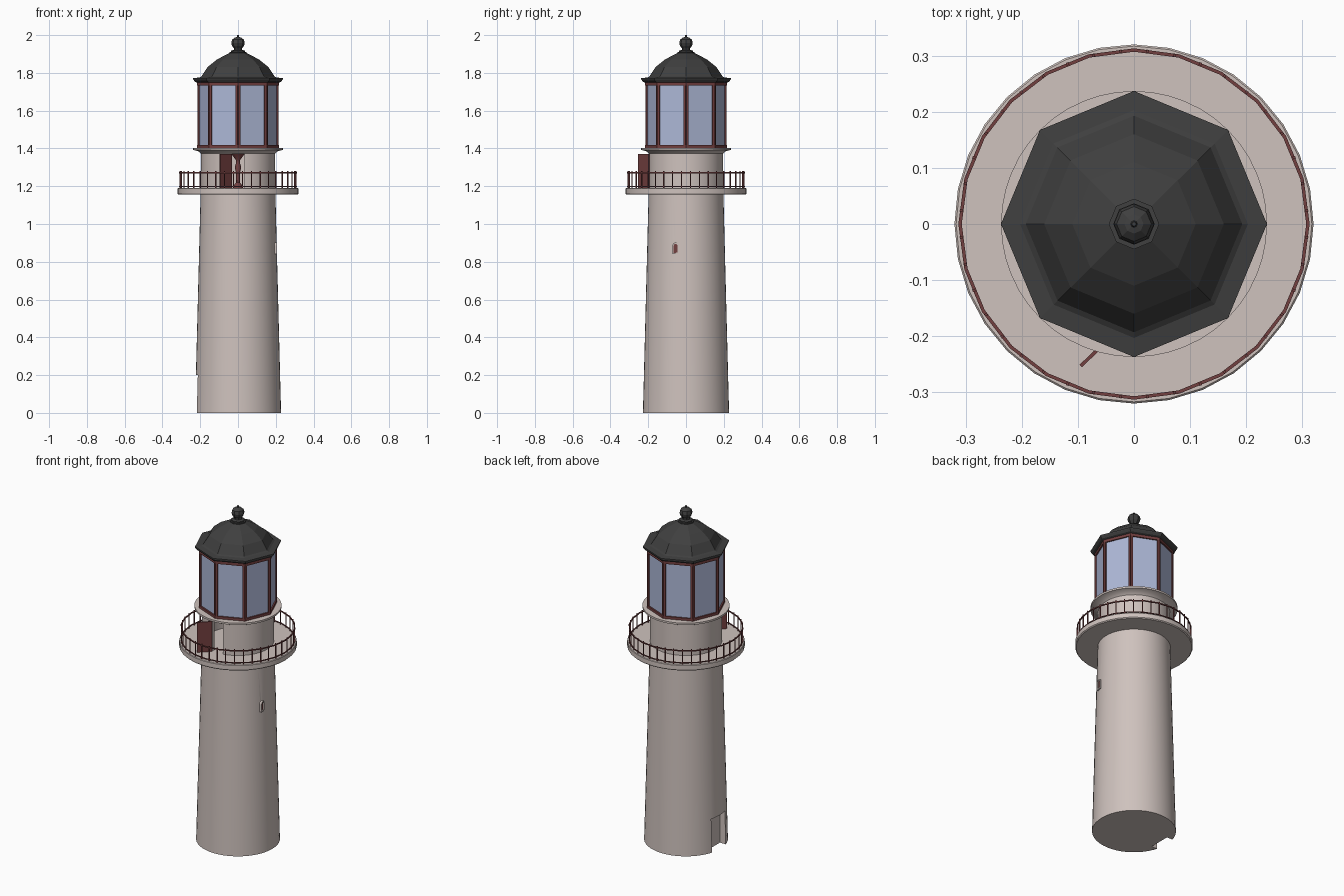
import bpy, bmesh
from math import sin, cos, pi, radians
from mathutils import Matrix, Vector

if "Cube" in bpy.data.objects:
    bpy.data.objects.remove(bpy.data.objects["Cube"])


def material(name, rgb):
    m = bpy.data.materials.new(name)
    m.diffuse_color = (*rgb, 1)
    m.use_nodes = True
    m.node_tree.nodes["Principled BSDF"].inputs["Base Color"].default_value = m.diffuse_color
    return m


STONE = material("stone", (0.62, 0.54, 0.51))
RED = material("red_paint", (0.17, 0.05, 0.05))
GLASS = material("glass", (0.42, 0.48, 0.68))
DARK = material("dark_metal", (0.05, 0.05, 0.05))


def finish(name, bm, mat):
    bmesh.ops.recalc_face_normals(bm, faces=bm.faces[:])
    me = bpy.data.meshes.new(name)
    bm.to_mesh(me)
    bm.free()
    ob = bpy.data.objects.new(name, me)
    bpy.context.collection.objects.link(ob)
    if mat:
        me.materials.append(mat)
    return ob


def activate(ob):
    bpy.ops.object.select_all(action='DESELECT')
    ob.select_set(True)
    bpy.context.view_layer.objects.active = ob


def smooth(ob):
    activate(ob)
    bpy.ops.object.shade_smooth_by_angle(angle=radians(30))


def lathe(name, profile, n, mat, ring=False):
    """Revolve (r, z) points; cap the ends, or close the section into a ring."""
    bm = bmesh.new()
    loops = [[bm.verts.new((r * cos(2 * pi * i / n), r * sin(2 * pi * i / n), z))
              for i in range(n)] for r, z in profile]
    pairs = list(zip(loops, loops[1:]))
    if ring:
        pairs.append((loops[-1], loops[0]))
    for a, b in pairs:
        for i in range(n):
            j = (i + 1) % n
            bm.faces.new((a[i], a[j], b[j], b[i]))
    if not ring:
        bm.faces.new(loops[0])
        bm.faces.new(loops[-1])
    return finish(name, bm, mat)


def add_box(bm, centre, size, angle=0):
    m = Matrix.Translation(centre) @ Matrix.Rotation(angle, 4, 'Z') @ Matrix.Diagonal((*size, 1))
    bmesh.ops.create_cube(bm, size=1, matrix=m)


def box(name, centre, size, mat, angle=0):
    bm = bmesh.new()
    add_box(bm, centre, size, angle)
    return finish(name, bm, mat)


def arch(name, x0, x1, y, z0, z1, w, mat):
    """Arched prism running along x."""
    bm = bmesh.new()
    h = w / 2
    pts = [(y - h, z0), (y + h, z0)]
    pts += [(y + h * cos(pi * k / 8), z1 - h + h * sin(pi * k / 8)) for k in range(9)]
    f = bm.faces.new([bm.verts.new((x0, *p)) for p in pts])
    ext = bmesh.ops.extrude_face_region(bm, geom=[f], use_keep_orig=True)
    for v in ext['geom']:
        if isinstance(v, bmesh.types.BMVert):
            v.co.x = x1
    return finish(name, bm, mat)


def cut(ob, cutter):
    cutter.hide_render = True
    mod = ob.modifiers.new("cut", 'BOOLEAN')
    mod.operation = 'DIFFERENCE'
    mod.solver = 'EXACT'
    mod.object = cutter
    activate(ob)
    bpy.ops.object.modifier_apply(modifier=mod.name)
    bpy.data.objects.remove(cutter)


# Tapered tower with entrance recess on the left side
tower = lathe("tower", [(0.228, 0), (0.198, 1.16)], 48, STONE)
cut(tower, box("entrance_cutter", (-0.26, 0, 0.08), (0.16, 0.13, 0.24), None))
cut(tower, arch("window_cutter", 0.195, 0.26, -0.055, 0.848, 0.895, 0.02, None))
smooth(tower)

# Small arched tower window
frame = arch("window_frame", 0.18, 0.206, -0.055, 0.84, 0.902, 0.032, STONE)
cut(frame, arch("frame_cutter", 0.196, 0.25, -0.055, 0.847, 0.895, 0.02, None))
arch("window_pane", 0.185, 0.199, -0.055, 0.847, 0.895, 0.02, RED)

# Gallery deck
smooth(lathe("gallery_deck", [(0.315, 1.155), (0.32, 1.16), (0.32, 1.187), (0.317, 1.19)], 32, STONE))

# Watch room wall with doorway and flared cornice
wall = lathe("watch_room_wall", [(0.175, 1.185), (0.196, 1.185), (0.196, 1.372), (0.21, 1.385),
                                 (0.237, 1.392), (0.237, 1.403), (0.175, 1.403)], 48, STONE, ring=True)
cut(wall, box("doorway_cutter", (0, -0.2, 1.28), (0.07, 0.1, 0.18), None))
smooth(wall)

# Open door leaf on the gallery
a, b = Vector((-0.035, -0.196, 1.28)), Vector((-0.095, -0.253, 1.28))
d = b - a
box("gallery_door", (a + b) / 2, (d.length, 0.006, 0.18), RED, math_angle := -pi + abs(Vector((1, 0)).angle(Vector((-d.x, -d.y)))))

# Pedestal inside the watch room
smooth(lathe("lamp_pedestal", [(0.025, 1.19), (0.022, 1.205), (0.01, 1.22), (0.01, 1.27), (0.017, 1.30),
                               (0.01, 1.325), (0.012, 1.34), (0.035, 1.37), (0.035, 1.40)], 12, RED))

# Gallery railing
bm = bmesh.new()
N = 40
for i in range(N):
    t = 2 * pi * (i + 0.5) / N
    add_box(bm, (0.309 * cos(t), 0.309 * sin(t), 1.234), (0.005, 0.005, 0.092), t)
finish("gallery_balusters", bm, RED)


def rail(name, z, h):
    lathe(name, [(0.307, z), (0.313, z), (0.313, z + h), (0.307, z + h)], 24, RED, ring=True)


rail("top_rail", 1.268, 0.006)
rail("bottom_rail", 1.197, 0.004)

# Octagonal lantern: glass, sills and corner posts
lathe("lantern_glass", [(0.208, 1.40), (0.208, 1.75)], 8, GLASS)
for nm, z0, z1 in (("lantern_sill", 1.402, 1.418), ("lantern_head", 1.732, 1.75)):
    lathe(nm, [(0.19, z0), (0.216, z0), (0.216, z1), (0.19, z1)], 8, RED, ring=True)
bm = bmesh.new()
half = pi / 8
for i in range(8):
    t = i * pi / 4
    corner = Vector((0.210 * cos(t), 0.210 * sin(t), 1.575))
    for s in (-1, 1):
        n = t + s * half
        along = Vector((-sin(n), cos(n), 0)) * s
        add_box(bm, corner + along * 0.005, (0.012, 0.011, 0.34), n)
finish("lantern_posts", bm, RED)

# Octagonal domed roof with eaves
lathe("lantern_roof", [(0.215, 1.748), (0.228, 1.753), (0.237, 1.765), (0.237, 1.772), (0.203, 1.776),
                       (0.193, 1.782), (0.16, 1.832), (0.11, 1.872), (0.045, 1.905), (0.045, 1.91)], 8, DARK)

# Finial
lathe("roof_finial", [(0.037, 1.905), (0.037, 1.917), (0.022, 1.922), (0.022, 1.93), (0.031, 1.942),
                      (0.036, 1.958), (0.031, 1.976), (0.017, 1.987), (0.006, 1.99), (0.004, 2.0)], 8, DARK)
